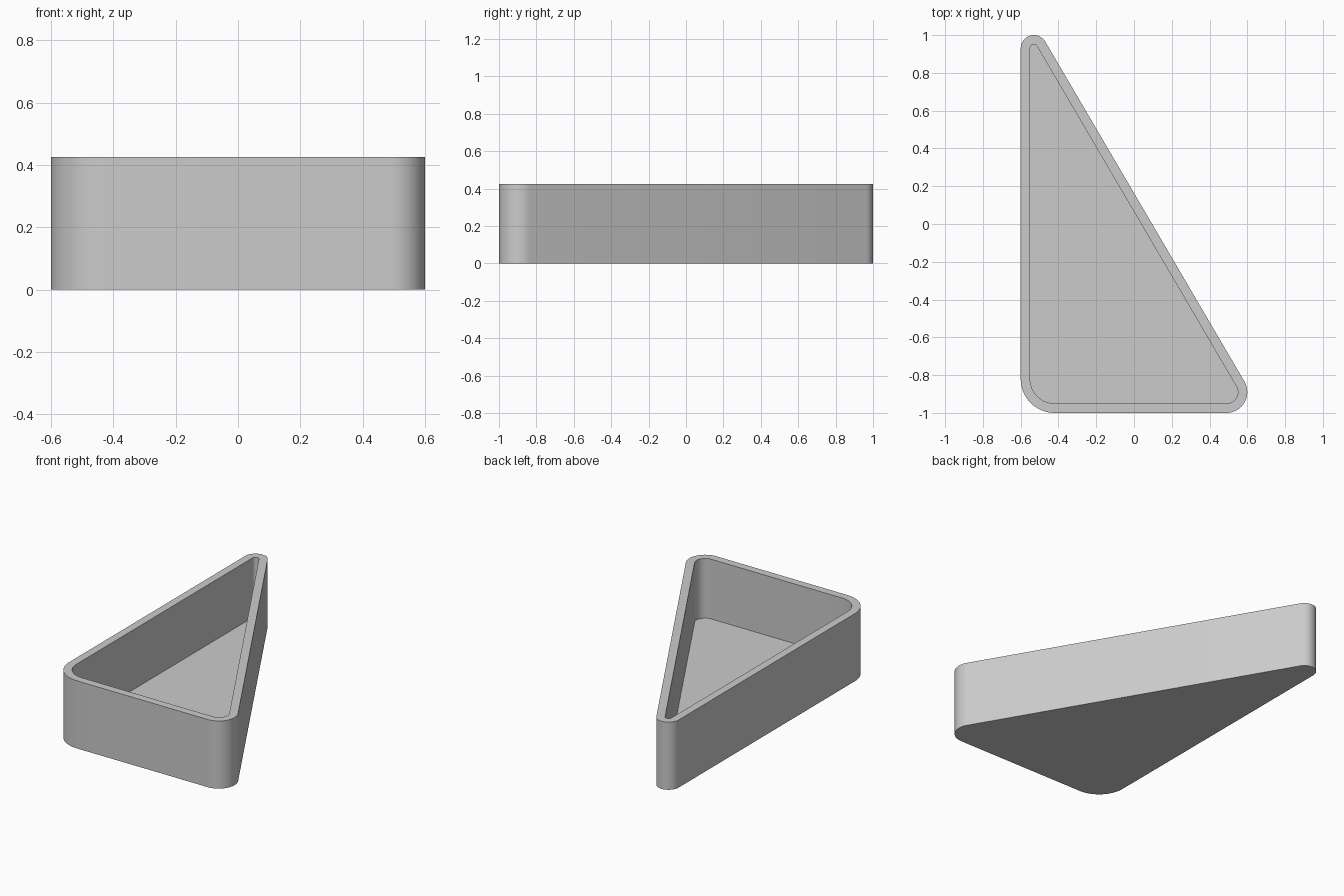
import bpy, bmesh, math
from mathutils import Vector

if "Cube" in bpy.data.objects:
    bpy.data.objects.remove(bpy.data.objects["Cube"], do_unlink=True)

HEIGHT, FLOOR, WALL = 0.425, 0.05, 0.05
SEGMENTS = 16

# Rounded corners, counter-clockwise: centre and outer radius
CORNERS = [(Vector((-0.42, -0.82)), 0.18),
           (Vector((0.49, -0.89)), 0.11),
           (Vector((-0.53, 0.93)), 0.07)]


def side_angle(a, b):
    """Direction of the outward normal of the side touching both corners."""
    d = b[0] - a[0]
    return math.atan2(d.y, d.x) - math.acos((a[1] - b[1]) / d.length)


def outline(inset):
    points = []
    for i, corner in enumerate(CORNERS):
        start = side_angle(CORNERS[i - 1], corner)
        sweep = (side_angle(corner, CORNERS[(i + 1) % 3]) - start) % math.tau
        for k in range(SEGMENTS + 1):
            t = start + sweep * k / SEGMENTS
            points.append(corner[0] + Vector((math.cos(t), math.sin(t))) * (corner[1] - inset))
    return points


# Tray: outer wall, flat rim, inner wall and floor
bm = bmesh.new()


def ring(inset, z):
    return [bm.verts.new((p.x, p.y, z)) for p in outline(inset)]


rings = [ring(0, 0), ring(0, HEIGHT), ring(WALL, HEIGHT), ring(WALL, FLOOR)]
for low, high in zip(rings, rings[1:]):
    for i in range(len(low)):
        j = (i + 1) % len(low)
        bm.faces.new((low[i], low[j], high[j], high[i]))
bm.faces.new(rings[0][::-1])
bm.faces.new(rings[-1])
mesh = bpy.data.meshes.new("triangular_tray")
bm.to_mesh(mesh)
bm.free()
tray = bpy.data.objects.new("triangular_tray", mesh)
bpy.context.collection.objects.link(tray)

# Plain grey finish
grey = bpy.data.materials.new("light_grey")
grey.use_nodes = True
grey.diffuse_color = (0.6, 0.6, 0.6, 1)
grey.node_tree.nodes["Principled BSDF"].inputs["Base Color"].default_value = (0.6, 0.6, 0.6, 1)
mesh.materials.append(grey)

# Smooth corners with crisp rims
bpy.ops.object.select_all(action="DESELECT")
tray.select_set(True)
bpy.context.view_layer.objects.active = tray
bpy.ops.object.shade_smooth_by_angle(angle=math.radians(30))
